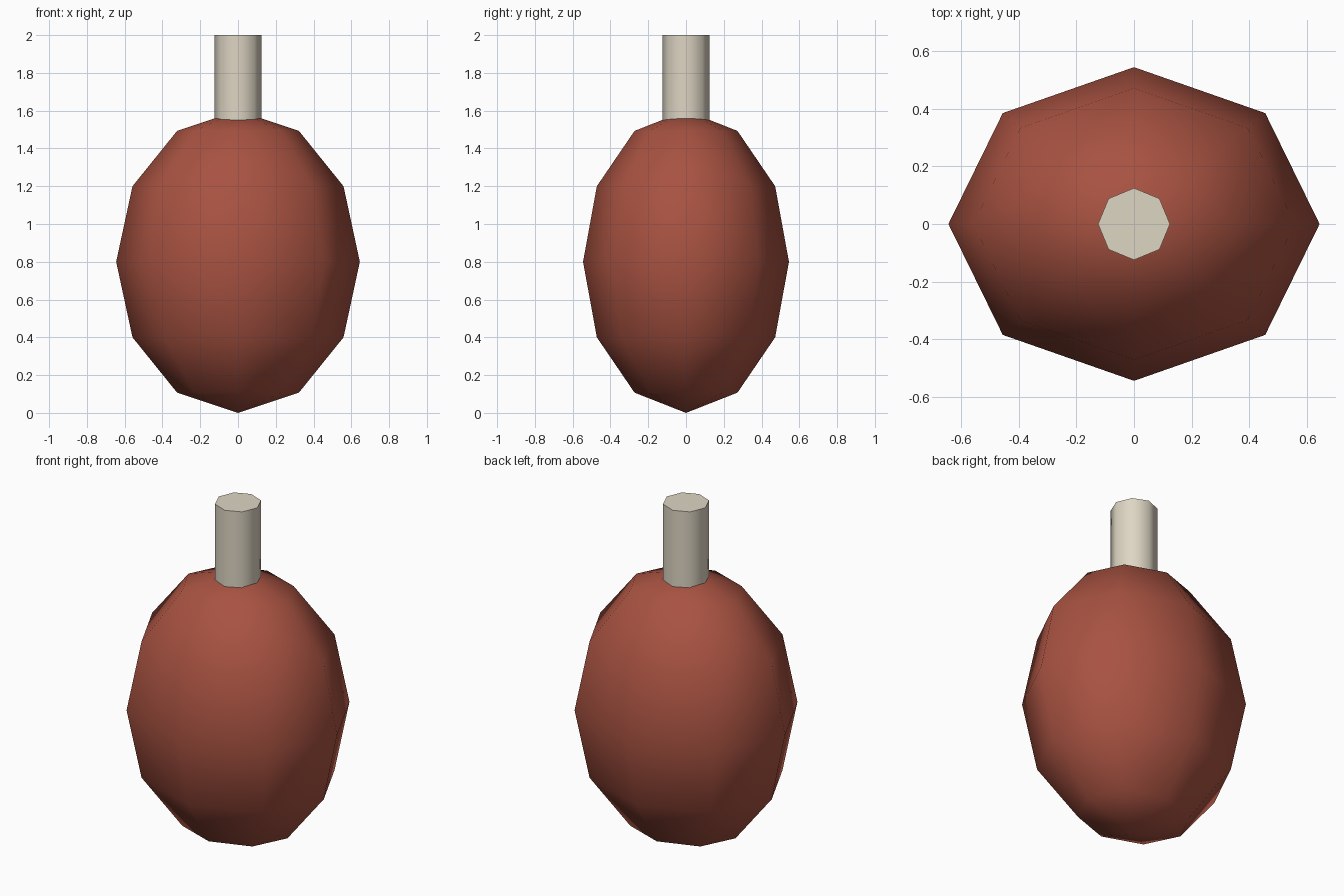
import bpy

cube = bpy.data.objects.get("Cube")
if cube:
    bpy.data.objects.remove(cube, do_unlink=True)


def material(name, colour):
    mat = bpy.data.materials.new(name)
    mat.use_nodes = True
    mat.diffuse_color = colour
    mat.node_tree.nodes["Principled BSDF"].inputs["Base Color"].default_value = colour
    return mat


def finish(name, mat):
    obj = bpy.context.object
    obj.name = obj.data.name = name
    obj.data.materials.append(mat)
    return obj


brick_red = material("brick red", (0.39, 0.085, 0.053, 1))
cream = material("cream", (0.73, 0.67, 0.55, 1))

# Oval low-poly body, smooth shaded throughout
bpy.ops.mesh.primitive_uv_sphere_add(segments=8, ring_count=6, radius=1, location=(0, 0, 0.8))
body = finish("body", brick_red)
body.scale = (0.645, 0.545, 0.8)
bpy.ops.object.transform_apply(location=False, rotation=False, scale=True)
bpy.ops.object.shade_smooth()

# Octagonal neck, sunk into the body, with a flat top
bpy.ops.mesh.primitive_cylinder_add(vertices=8, radius=0.125, depth=0.5, location=(0, 0, 1.75))
neck = finish("neck", cream)
bpy.ops.object.shade_smooth_by_angle(angle=0.87)
